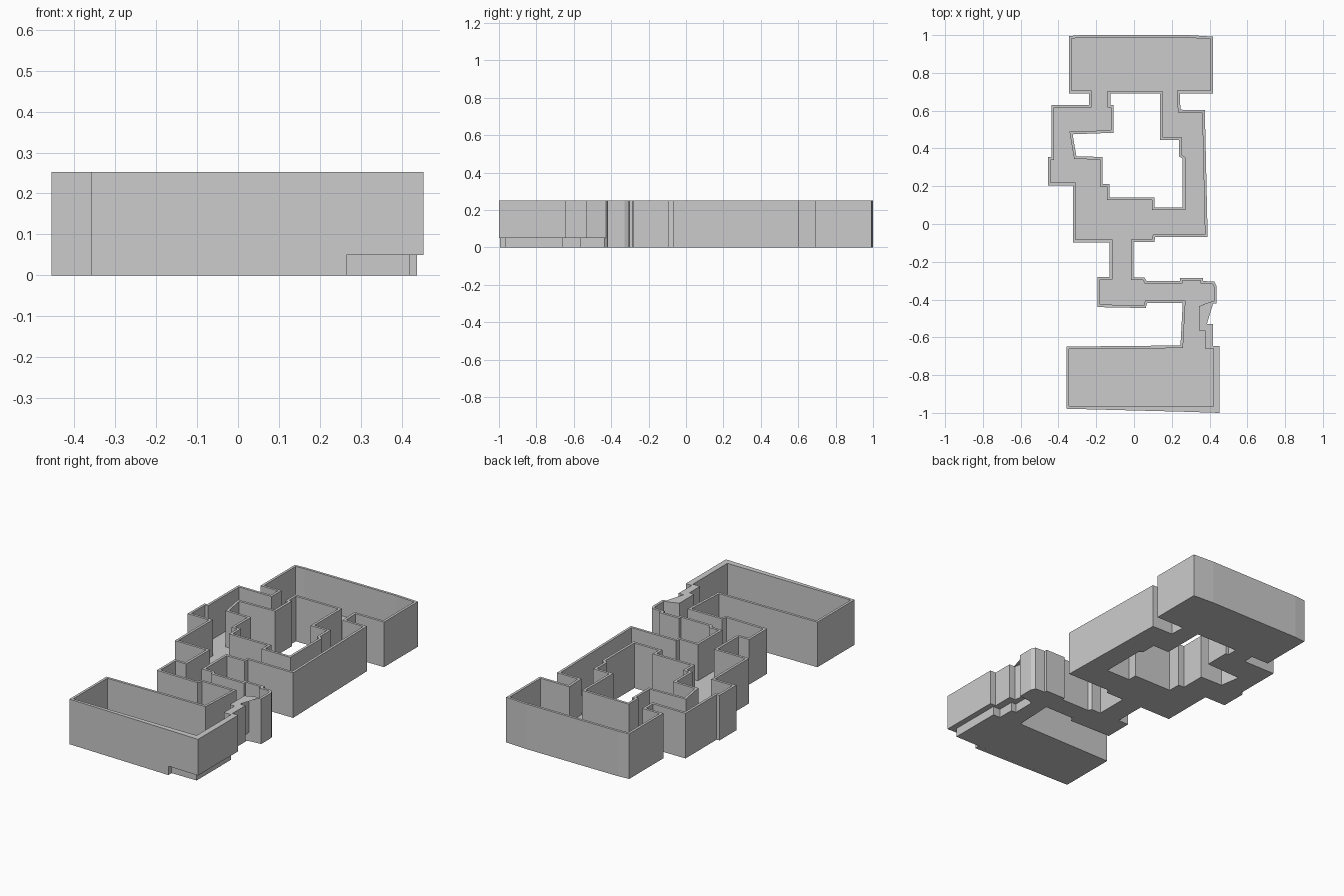
import bpy, bmesh
from mathutils import Vector

if "Cube" in bpy.data.objects:
    bpy.data.objects.remove(bpy.data.objects["Cube"])

FLOOR, TOP, THICK = 0.05, 0.252, 0.014

# Outside face of the perimeter walls, clockwise from the back left corner
outer = [(-.345, .995), (-.28, 1.0), (.29, 1.0), (.418, .992), (.418, .692), (.242, .692), (.246, .605),
         (.375, .603), (.39, -.07), (.112, -.07), (.108, -.095), (-.003, -.095), (-.003, -.282),
         (.055, -.282), (.066, -.302), (.243, -.302), (.243, -.285), (.366, -.285), (.366, -.302),
         (.425, -.305), (.437, -.33), (.437, -.42), (.366, -.425), (.378, -.53),
         (.417, -.53), (.417, -.645), (.453, -.645), (.453, -1.0), (.265, -.994),
         (-.358, -.978), (-.358, -.649), (.246, -.643), (.258, -.418), (.07, -.418),
         (.062, -.445), (-.194, -.44), (-.194, -.28), (-.129, -.28), (-.129, -.097),
         (-.323, -.097), (-.323, .205), (-.455, .205), (-.455, .354), (-.438, .354),
         (-.438, .63), (-.238, .63), (-.238, .692), (-.345, .692)]
# Uneven floor edge under the thick front room walls
outer_fix = {(.366, -.425): (.345, -.435), (.378, -.53): (.345, -.565), (.417, -.53): (.375, -.565),
             (.417, -.645): (.375, -.66), (.453, -.645): (.42, -.66), (.453, -1.0): (.42, -.965),
             (.265, -.994): (.265, -.965), (-.358, -.978): (-.344, -.964)}

# Courtyard wall faces (listed clockwise, reversed so the rooms lie on the right)
court = [(-.125, .69), (.137, .69), (.137, .446), (.238, .446), (.238, .358), (.258, .345),
         (.258, .088), (.108, .088), (.108, .14), (-.13, .14), (-.13, .213), (-.167, .213),
         (-.167, .355), (-.305, .358), (-.325, .475), (-.108, .483), (-.108, .63), (-.125, .63)][::-1]


def inset(pts, fix):
    """Mitred offset toward the rooms."""
    out = []
    for i, p in enumerate(pts):
        a, b, c = Vector(pts[i - 1]), Vector(p), Vector(pts[(i + 1) % len(pts)])
        d1, d2 = (b - a).normalized(), (c - b).normalized()
        n1, n2 = Vector((d1.y, -d1.x)), Vector((d2.y, -d2.x))
        m = b + (n1 + n2) * THICK / (1 + n1.dot(n2))
        out.append(fix.get(p, (m.x, m.y)))
    return out


def finish(bm, name):
    bmesh.ops.remove_doubles(bm, verts=bm.verts, dist=1e-5)
    bmesh.ops.recalc_face_normals(bm, faces=bm.faces)
    me = bpy.data.meshes.new(name)
    bm.to_mesh(me)
    bm.free()
    bpy.context.collection.objects.link(bpy.data.objects.new(name, me))


def walls(name, out, inn, raised=()):
    """Closed wall ring; raised segments start at floor level."""
    bm = bmesh.new()
    n = len(out)

    def quad(*co):
        bm.faces.new([bm.verts.new(c) for c in co])

    for i in range(n):
        j = (i + 1) % n
        z = FLOOR if i in raised else 0
        levels = [(z, FLOOR), (FLOOR, TOP)] if z == 0 else [(FLOOR, TOP)]
        for lo, hi in levels:
            for ring in (out, inn):
                a, b = ring[i], ring[j]
                quad((*a, lo), (*b, lo), (*b, hi), (*a, hi))
        for h in (z, TOP):
            quad((*out[i], h), (*out[j], h), (*inn[j], h), (*inn[i], h))
        if (i in raised) != (j in raised):
            quad((*out[j], 0), (*inn[j], 0), (*inn[j], FLOOR), (*out[j], FLOOR))
    bmesh.ops.remove_doubles(bm, verts=bm.verts, dist=1e-5)
    bmesh.ops.recalc_face_normals(bm, faces=bm.faces)
    bmesh.ops.dissolve_limit(bm, angle_limit=0.002, verts=bm.verts, edges=bm.edges)
    finish(bm, name)


outer_in, court_in = inset(outer, outer_fix), inset(court, {})

# Walls, the front right stretch overhanging the slab
first, last = outer.index((.366, -.425)), outer.index((.265, -.994))
walls("perimeter_wall", outer, outer_in, set(range(first, last)))
walls("courtyard_wall", court, court_in)

# Floor slab with the courtyard opening
bm = bmesh.new()
for loop in (outer_in, court_in):
    vs = [bm.verts.new((x, y, 0)) for x, y in loop]
    for i, v in enumerate(vs):
        bm.edges.new((vs[i - 1], v))
bmesh.ops.triangle_fill(bm, use_beauty=True, use_dissolve=False, edges=bm.edges[:])
top = bmesh.ops.extrude_face_region(bm, geom=bm.faces[:], use_keep_orig=True)
bmesh.ops.translate(bm, vec=(0, 0, FLOOR),
                    verts=[g for g in top["geom"] if isinstance(g, bmesh.types.BMVert)])
bmesh.ops.dissolve_limit(bm, angle_limit=0.002, verts=bm.verts, edges=bm.edges)
finish(bm, "floor_slab")
